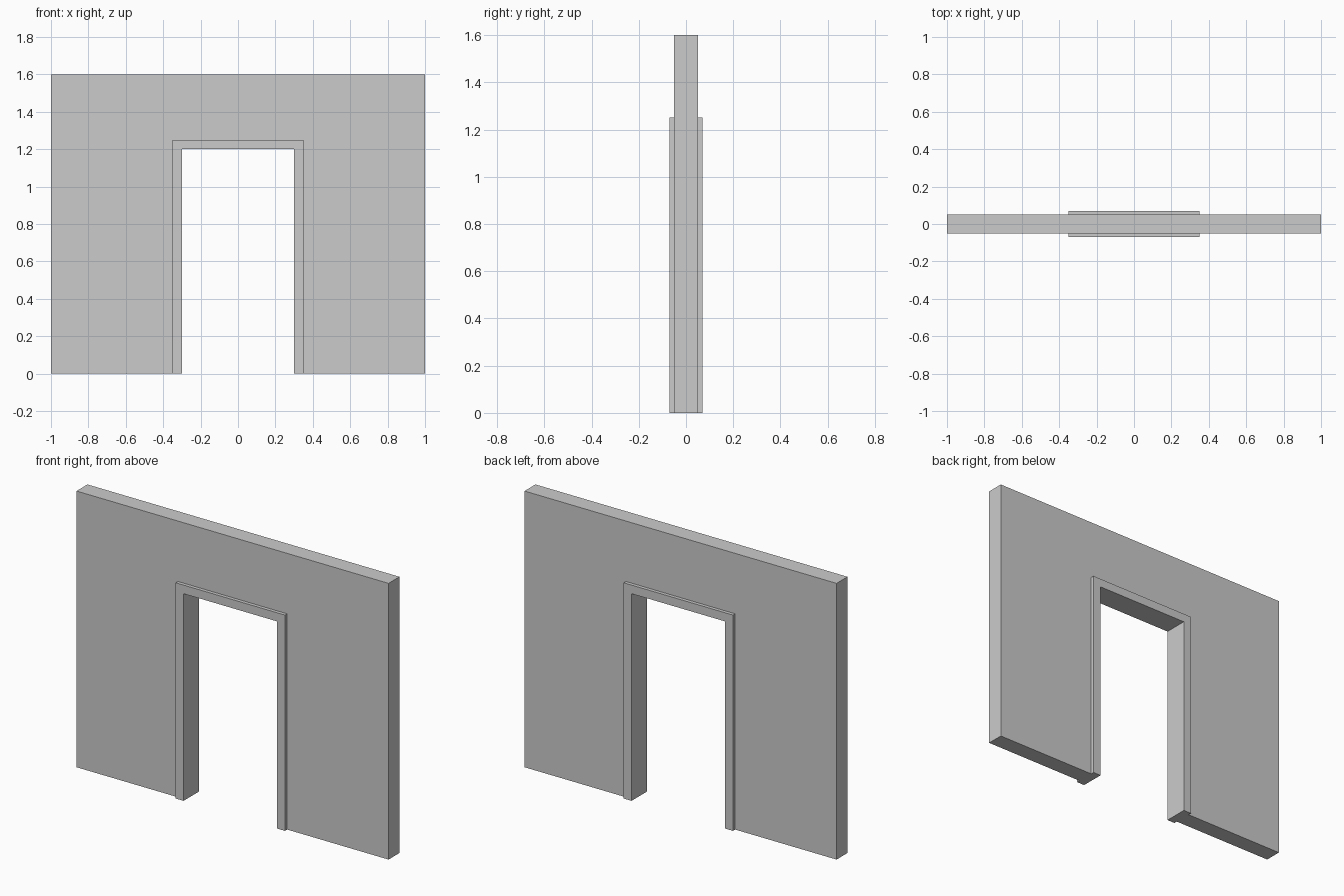
import bpy, bmesh

if "Cube" in bpy.data.objects:
    bpy.data.objects.remove(bpy.data.objects["Cube"])


def arch(name, outer_x, outer_z, y0, y1, inner_x=0.30, inner_z=1.20):
    """Extrude an upside-down U profile from y0 to y1."""
    profile = [(-outer_x, 0), (-inner_x, 0), (-inner_x, inner_z), (inner_x, inner_z),
               (inner_x, 0), (outer_x, 0), (outer_x, outer_z), (-outer_x, outer_z)]
    bm = bmesh.new()
    face = bm.faces.new([bm.verts.new((x, y0, z)) for x, z in profile])
    ext = bmesh.ops.extrude_face_region(bm, geom=[face], use_keep_orig=True)
    verts = [g for g in ext["geom"] if isinstance(g, bmesh.types.BMVert)]
    bmesh.ops.translate(bm, verts=verts, vec=(0, y1 - y0, 0))
    bmesh.ops.recalc_face_normals(bm, faces=bm.faces)
    mesh = bpy.data.meshes.new(name)
    bm.to_mesh(mesh)
    bm.free()
    obj = bpy.data.objects.new(name, mesh)
    bpy.context.collection.objects.link(obj)
    return obj


# Wall panel with the doorway opening
arch("wall", 1.0, 1.60, -0.05, 0.05)

# Raised door trim on both faces
arch("door_trim_front", 0.35, 1.25, -0.07, -0.05)
arch("door_trim_back", 0.35, 1.25, 0.05, 0.07)
